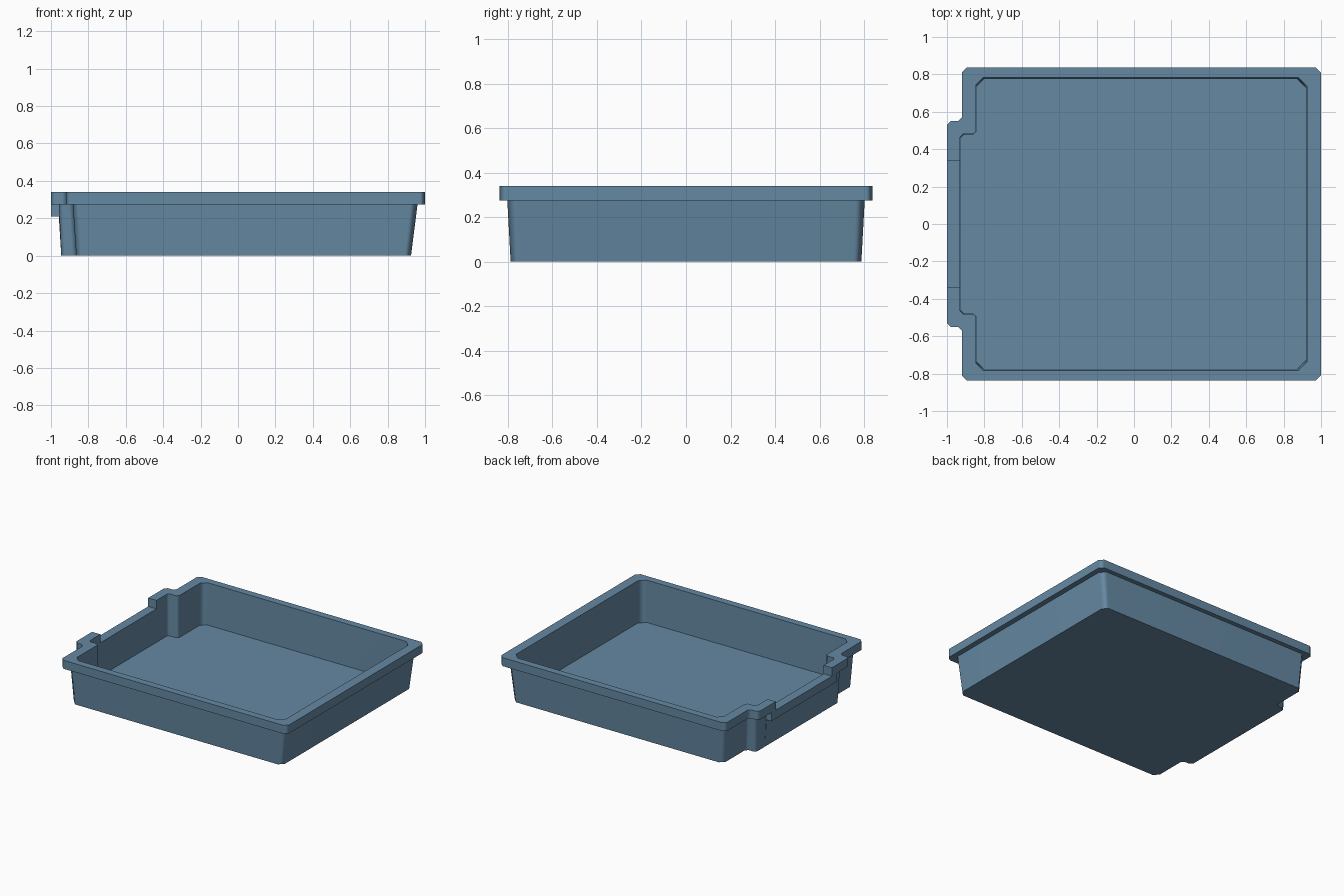
import bpy, bmesh, math

if "Cube" in bpy.data.objects:
    bpy.data.objects.remove(bpy.data.objects["Cube"])

DROP = 0.065          # depth of the finger notch in the rim


def half(xl, xb, xr, y, yb, c, cb, cr):
    """Upper half (y > 0) of the outline, from the right side round to the left tab."""
    return [(xr, y - cr), (xr - cr, y), (xl + c, y), (xl, y - c),
            (xl, yb + cb), (xl - cb, yb), (xb + cb, yb), (xb, yb - cb)]


def ring(z, notch, *dims):
    """Closed counter-clockwise outline; notch selects which tab points are lowered."""
    up = half(*dims)
    xb = dims[1]
    pts = [(x, y, z) for x, y in up]
    low_from = {None: 9, 'top': 3, 'under': 1}[notch]
    side = []
    for i, y in enumerate((0.395, 0.395, 0.34, 0.34)):
        side.append((xb, y, z - DROP if i >= low_from else z))
    pts += side
    pts += [(x, -y, h) for x, y, h in reversed(pts)]
    return pts


# left wall x, tab x, right wall x, half depth, tab half width, corner cuts
rings = [
    ring(0.0,   None,    -0.865, -0.945, 0.925, 0.788, 0.505, 0.035, 0.02, 0.035),   # base
    ring(0.275, 'under', -0.883, -0.958, 0.960, 0.803, 0.520, 0.035, 0.02, 0.040),   # wall top
    ring(0.275, 'under', -0.920, -1.000, 1.000, 0.837, 0.550, 0.025, 0.02, 0.028),   # rim underside
    ring(0.34,  'top',   -0.920, -1.000, 1.000, 0.837, 0.550, 0.025, 0.02, 0.028),   # rim top
    ring(0.34,  'top',   -0.845, -0.930, 0.925, 0.782, 0.480, 0.038, 0.016, 0.045),  # inner lip
    ring(0.02,  None,    -0.843, -0.928, 0.920, 0.774, 0.478, 0.038, 0.016, 0.045),  # floor
]

# Tray: bridge the outlines up the outside, over the rim and down inside
bm = bmesh.new()
loops = [[bm.verts.new(p) for p in r] for r in rings]
n = len(loops[0])
for a, b in zip(loops, loops[1:]):
    for i in range(n):
        j = (i + 1) % n
        bm.faces.new((a[i], a[j], b[j], b[i]))
bm.faces.new(loops[0][::-1])
bm.faces.new(loops[-1])
bmesh.ops.remove_doubles(bm, verts=bm.verts, dist=1e-5)

mesh = bpy.data.meshes.new("tray")
bm.to_mesh(mesh)
bm.free()
tray = bpy.data.objects.new("tray", mesh)
bpy.context.collection.objects.link(tray)

# Single colour
blue = bpy.data.materials.new("steel blue")
blue.diffuse_color = (0.13, 0.25, 0.365, 1)
blue.use_nodes = True
blue.node_tree.nodes["Principled BSDF"].inputs["Base Color"].default_value = blue.diffuse_color
mesh.materials.append(blue)

# Soft corner cuts, crisp rim edges
bpy.context.view_layer.objects.active = tray
tray.select_set(True)
bpy.ops.object.shade_smooth_by_angle(angle=math.radians(50))
wn = tray.modifiers.new("weighted_normals", 'WEIGHTED_NORMAL')
wn.keep_sharp = True
